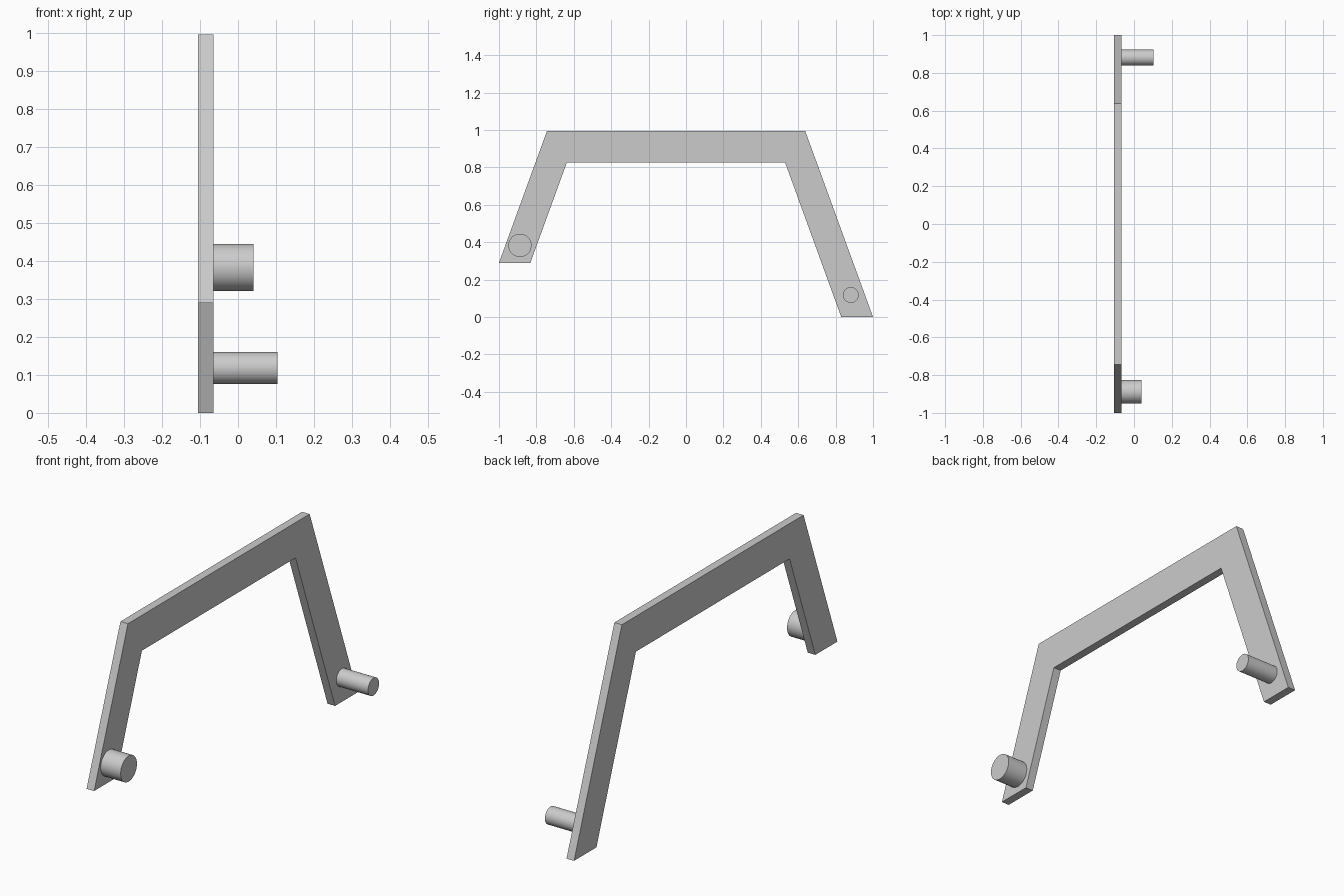
import bpy
import bmesh
from math import pi
from mathutils import Matrix, Vector

cube = bpy.data.objects.get("Cube")
if cube:
    bpy.data.objects.remove(cube, do_unlink=True)

GREY = (0.6, 0.6, 0.6, 1)
mat = bpy.data.materials.new("light_grey")
mat.use_nodes = True
mat.diffuse_color = GREY
mat.node_tree.nodes["Principled BSDF"].inputs["Base Color"].default_value = GREY

PLATE_LEFT, PLATE_RIGHT = -0.065, -0.105


def add_object(name, bm):
    bmesh.ops.recalc_face_normals(bm, faces=bm.faces)
    mesh = bpy.data.meshes.new(name)
    bm.to_mesh(mesh)
    bm.free()
    mesh.materials.append(mat)
    obj = bpy.data.objects.new(name, mesh)
    bpy.context.collection.objects.link(obj)
    return obj


def add_peg(name, y, z, radius, end):
    """Round peg standing out sideways from the plate."""
    length = end - PLATE_LEFT
    bm = bmesh.new()
    place = Matrix.Translation((PLATE_LEFT + length / 2, y, z)) @ Matrix.Rotation(pi / 2, 4, "Y")
    bmesh.ops.create_cone(bm, cap_ends=True, segments=48, radius1=radius,
                          radius2=radius, depth=length, matrix=place)
    peg = add_object(name, bm)
    bpy.ops.object.select_all(action="DESELECT")
    peg.select_set(True)
    bpy.context.view_layer.objects.active = peg
    bpy.ops.object.shade_smooth_by_angle()


# Flat bracket: side outline (y, z) extruded through its thickness
outline = [(-1, 0.29), (-0.743, 0.996), (0.637, 0.996), (1, 0),
           (0.83, 0), (0.53, 0.826), (-0.637, 0.826), (-0.832, 0.29)]
bm = bmesh.new()
face = bm.faces.new([bm.verts.new((PLATE_RIGHT, y, z)) for y, z in outline])
result = bmesh.ops.extrude_face_region(bm, geom=[face])
moved = [v for v in result["geom"] if isinstance(v, bmesh.types.BMVert)]
bmesh.ops.translate(bm, verts=moved, vec=Vector((PLATE_LEFT - PLATE_RIGHT, 0, 0)))
add_object("bracket_plate", bm)

# Pegs near the feet of the bracket
add_peg("front_peg", -0.888, 0.383, 0.062, 0.041)
add_peg("back_peg", 0.881, 0.118, 0.042, 0.104)
